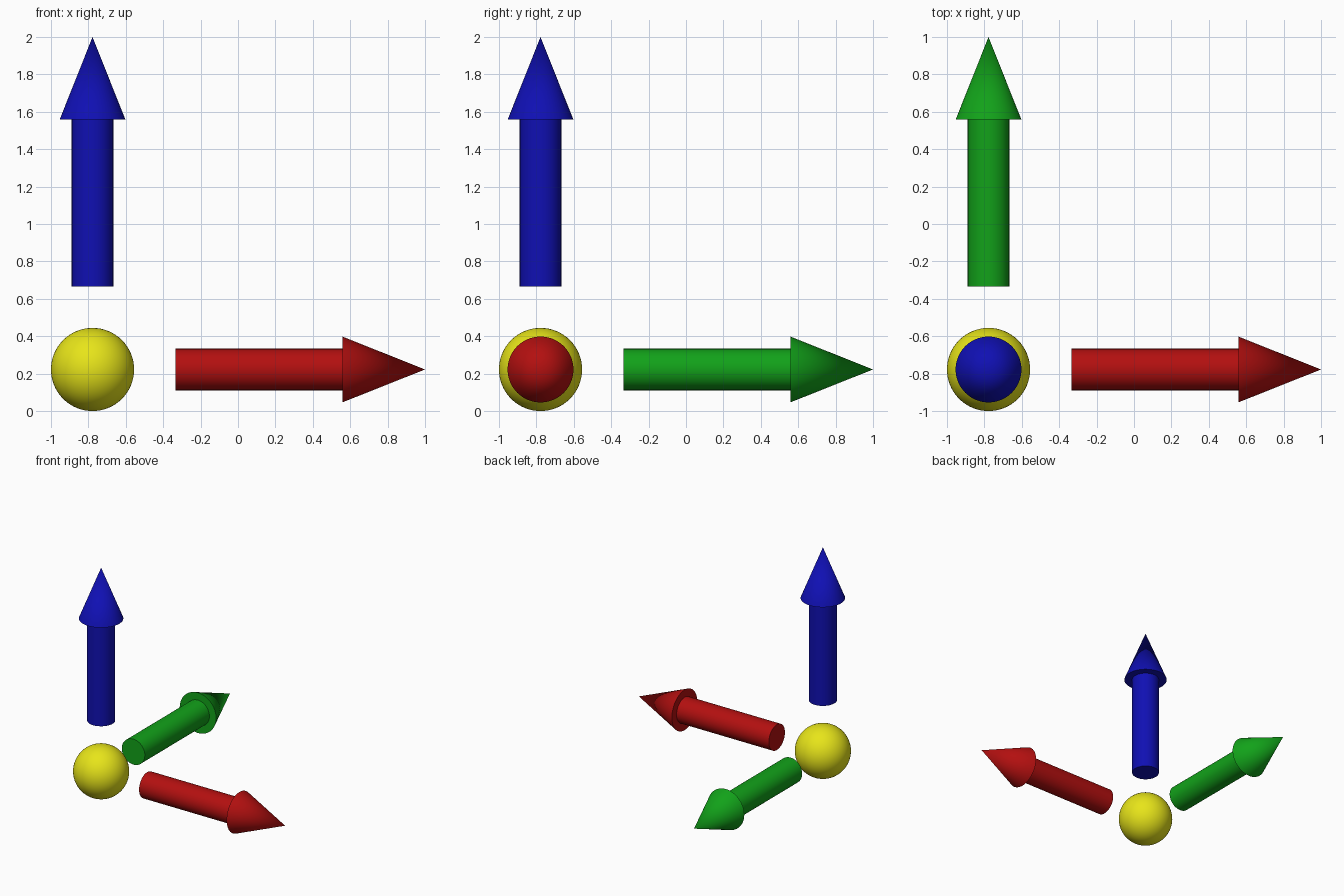
import bpy
from math import radians
from mathutils import Vector

if "Cube" in bpy.data.objects:
    bpy.data.objects.remove(bpy.data.objects["Cube"])

R = 2 / 9                                   # ball radius; everything scales from it
ORIGIN = Vector((R - 1, R - 1, R))
START, NECK, TIP = 2 * R, 6.01 * R, 8 * R   # distances along each arrow


def finish(name, color):
    obj = bpy.context.object
    obj.name = name
    mat = bpy.data.materials.new(name + "_paint")
    mat.diffuse_color = (*color, 1)
    mat.use_nodes = True
    mat.node_tree.nodes["Principled BSDF"].inputs["Base Color"].default_value = mat.diffuse_color
    obj.data.materials.append(mat)
    bpy.ops.object.shade_smooth_by_angle(angle=radians(30))


def arrow(name, axis, color):
    axis = Vector(axis)
    rot = axis.to_track_quat('Z', 'Y').to_euler()
    # Round shaft with flat ends
    bpy.ops.mesh.primitive_cylinder_add(
        vertices=64, radius=R / 2, depth=NECK - START, rotation=rot,
        location=ORIGIN + axis * (START + NECK) / 2)
    finish(name + "_arrow_shaft", color)
    # Conical head with a flat base
    bpy.ops.mesh.primitive_cone_add(
        vertices=64, radius1=0.176, radius2=0, depth=TIP - NECK, rotation=rot,
        location=ORIGIN + axis * (NECK + TIP) / 2)
    finish(name + "_arrow_head", color)


# Ball at the origin of the axes
bpy.ops.mesh.primitive_uv_sphere_add(segments=64, ring_count=32, radius=R, location=ORIGIN)
finish("origin_ball", (0.8, 0.78, 0.01))

# One arrow per axis
arrow("x", (1, 0, 0), (0.45, 0.005, 0.005))
arrow("y", (0, 1, 0), (0.006, 0.36, 0.01))
arrow("z", (0, 0, 1), (0.005, 0.005, 0.45))
